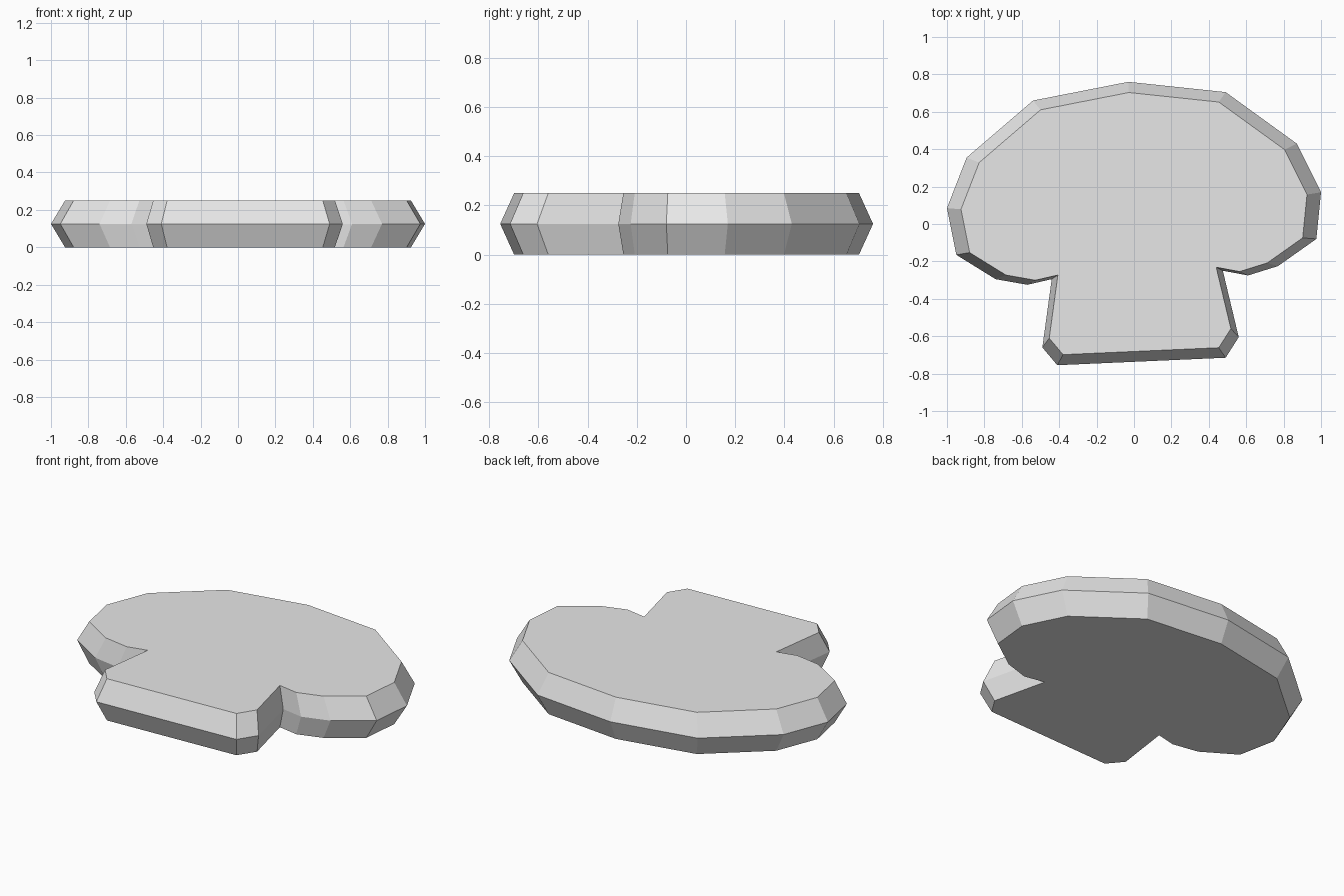
import bpy
import bmesh

cube = bpy.data.objects.get("Cube")
if cube:
    bpy.data.objects.remove(cube, do_unlink=True)

# Single plain grey material
grey = bpy.data.materials.new("light_grey")
grey.use_nodes = True
colour = (0.8, 0.8, 0.8, 1)
grey.diffuse_color = colour
grey.node_tree.nodes["Principled BSDF"].inputs["Base Color"].default_value = colour

# Widest outline, counter-clockwise from the foot of the stem
outline = [
    (-0.41, -0.755), (0.49, -0.715), (0.56, -0.605), (0.475, -0.25),
    (0.61, -0.275), (0.77, -0.225), (0.975, -0.08), (1.0, 0.17),
    (0.87, 0.43), (0.49, 0.705), (-0.03, 0.76), (-0.54, 0.66),
    (-0.895, 0.355), (-1.0, 0.085), (-0.95, -0.165), (-0.74, -0.295),
    (-0.57, -0.325), (-0.44, -0.295), (-0.49, -0.66),
]
height = 0.25
rim_scale = 0.925

# Flat slab: a narrower rim below and above the widest outline
bm = bmesh.new()
rings = []
for z, scale in ((0, rim_scale), (height / 2, 1), (height, rim_scale)):
    rings.append([bm.verts.new((x * scale, y * scale, z)) for x, y in outline])

# Bevelled sides
count = len(outline)
for low, high in zip(rings, rings[1:]):
    for i in range(count):
        j = (i + 1) % count
        bm.faces.new((low[i], low[j], high[j], high[i]))

# Flat bottom and top
bm.faces.new(list(reversed(rings[0])))
bm.faces.new(rings[-1])
bmesh.ops.recalc_face_normals(bm, faces=bm.faces)

mesh = bpy.data.meshes.new("mushroom_slab")
bm.to_mesh(mesh)
bm.free()
mesh.materials.append(grey)
slab = bpy.data.objects.new("mushroom_slab", mesh)
bpy.context.collection.objects.link(slab)
